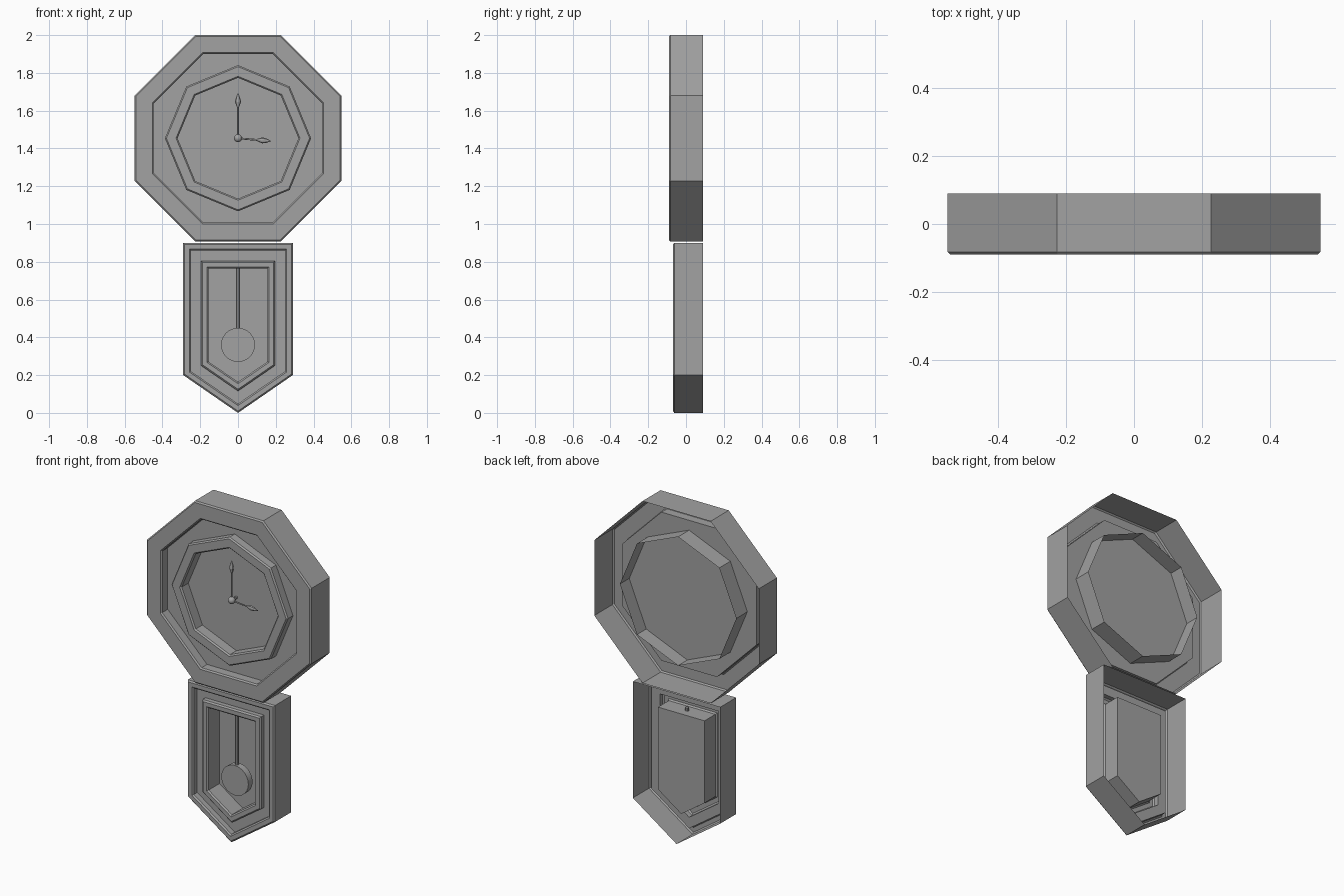
import bpy, bmesh, math
from mathutils import Matrix, Vector

if "Cube" in bpy.data.objects:
    bpy.data.objects.remove(bpy.data.objects["Cube"], do_unlink=True)

grey = bpy.data.materials.new("plain grey")
grey.use_nodes = True
colour = (0.36, 0.36, 0.36, 1)
grey.diffuse_color = colour
grey.node_tree.nodes["Principled BSDF"].inputs["Base Color"].default_value = colour

DIAL_Z = 1.454
BEVEL = 0.008


def finish(name, bm, smooth=False):
    mesh = bpy.data.meshes.new(name)
    bm.to_mesh(mesh)
    bm.free()
    mesh.materials.append(grey)
    obj = bpy.data.objects.new(name, mesh)
    bpy.context.collection.objects.link(obj)
    if smooth:
        bpy.ops.object.select_all(action="DESELECT")
        obj.select_set(True)
        bpy.context.view_layer.objects.active = obj
        bpy.ops.object.shade_smooth_by_angle(angle=math.radians(40))
    return obj


def loft(name, loops, cap_end=False, cap_start=False, smooth=False):
    """Skin a row of matching closed loops."""
    bm = bmesh.new()
    rows = [[bm.verts.new(p) for p in loop] for loop in loops]
    count = len(rows[0])
    for a, b in zip(rows, rows[1:]):
        for i in range(count):
            j = (i + 1) % count
            bm.faces.new((a[i], a[j], b[j], b[i]))
    if cap_end:
        bm.faces.new(rows[-1])
    if cap_start:
        bm.faces.new(rows[0][::-1])
    return finish(name, bm, smooth)


def octagon(radius, y, turn=0.0):
    angles = [math.radians(turn + 45 * i) for i in range(8)]
    return [(radius * math.cos(a), y, DIAL_Z + radius * math.sin(a)) for a in angles]


def pentagon(inset, y):
    x, tip, top = 0.29 - inset, 1.215 * inset, 0.9 - inset
    shoulder = 0.2 + 0.525 * inset
    return [(0, y, tip), (x, y, shoulder), (x, y, top), (-x, y, top), (-x, y, shoulder)]


def circle(radius, centre, axis, sides):
    turn = Vector(axis).to_track_quat("Z", "Y")
    ring = []
    for i in range(sides):
        a = math.tau * i / sides
        ring.append(Vector(centre) + turn @ Vector((radius * math.cos(a), radius * math.sin(a), 0)))
    return ring


# Octagonal outer frame, open at the back, with its recessed panel
wide = [(0.592, 0.09), (0.592, -0.09 + BEVEL), (0.592 - BEVEL, -0.09),
        (0.483 + BEVEL, -0.09), (0.483, -0.09 + BEVEL), (0.483, -0.03)]
loft("octagon_frame", [octagon(r, y, 22.5) for r, y in wide] + [octagon(0.387, -0.03)])

# Dial ring, turned point up, reaching back as an open tube
ring = [(0.387, 0.075), (0.387, -0.085 + BEVEL), (0.387 - BEVEL, -0.085),
        (0.32 + BEVEL, -0.085), (0.32, -0.085 + BEVEL), (0.32, -0.015)]
loft("dial_ring", [octagon(r, y) for r, y in ring])
loft("dial", [octagon(0.386, -0.012), octagon(0.386, -0.015)], True, True)

# Pointed lower case with a raised window ring and a deep box
steps = [(0, 0.09), (0, -0.07 + BEVEL), (BEVEL, -0.07), (0.04 - BEVEL, -0.07),
         (0.04, -0.07 + BEVEL), (0.04, -0.03), (0.095, -0.03), (0.095, -0.065 + BEVEL),
         (0.095 + BEVEL, -0.065), (0.135 - BEVEL, -0.065), (0.135, -0.065 + BEVEL),
         (0.135, 0.045)]
loft("pendulum_case", [pentagon(t, y) for t, y in steps], cap_end=True)


# Clock hands: slim rods with leaf tips
def hand(name, length, degrees):
    profile = [(0.005, 0), (0.005, length - 0.075), (0.009, length - 0.065),
               (0.016, length - 0.045), (0.01, length - 0.02), (0.001, length)]
    obj = loft(name, [circle(r, (0, 0, z), (0, 0, 1), 8) for r, z in profile], True, True)
    obj.data.transform(Matrix.Translation((0, -0.06, DIAL_Z))
                       @ Matrix.Rotation(math.radians(degrees), 4, "Y")
                       @ Matrix.Diagonal((1, 0.6, 1, 1)))


hand("minute_hand", 0.238, 0)
hand("hour_hand", 0.175, 95)

# Hub ball and its axle
bm = bmesh.new()
bmesh.ops.create_uvsphere(bm, u_segments=16, v_segments=10, radius=0.021,
                          matrix=Matrix.Translation((0, -0.06, DIAL_Z)))
finish("hand_hub", bm, True)
loft("hand_axle", [circle(0.008, (0, y, DIAL_Z), (0, -1, 0), 8) for y in (-0.012, -0.06)], True, True)

# Pendulum
loft("pendulum_bob", [circle(0.09, (0, y, 0.36), (0, -1, 0), 24) for y in (0.01, -0.03)],
     True, True, True)
loft("pendulum_rod", [circle(0.011, (0, -0.01, z), (0, 0, 1), 8) for z in (0.4, 0.785)],
     True, True, True)
